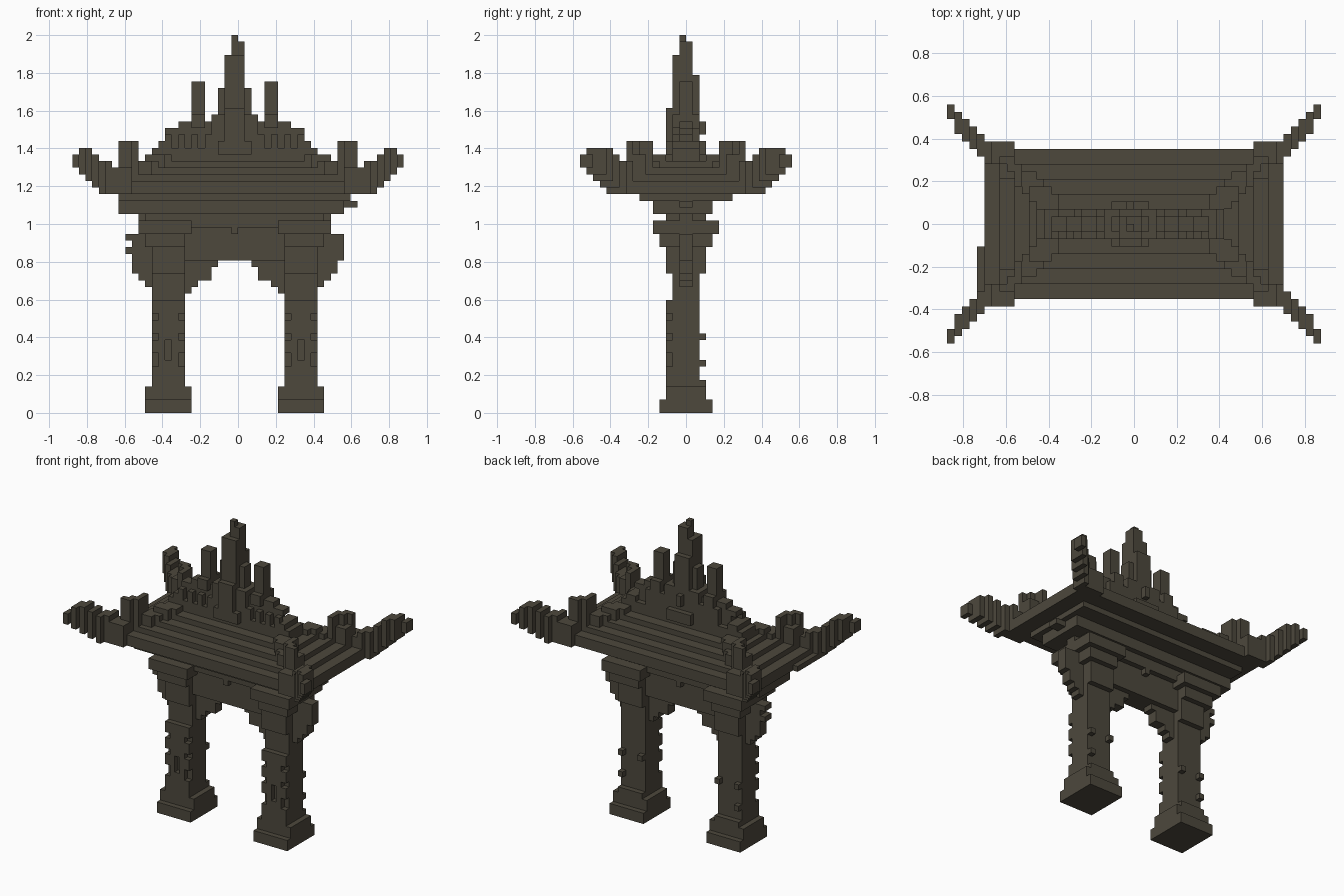
import bpy, bmesh
from mathutils import Matrix, Vector

old = bpy.data.objects.get("Cube")
if old:
    bpy.data.objects.remove(old, do_unlink=True)

U = 2 / 57          # edge of one block

stone = bpy.data.materials.new("dark_stone")
stone.use_nodes = True
colour = (0.074, 0.065, 0.046, 1)
stone.diffuse_color = colour
stone.node_tree.nodes["Principled BSDF"].inputs["Base Color"].default_value = colour


def part(name, boxes):
    """One object from boxes (x0, x1, y0, y1, z0, z1) in block units."""
    bm = bmesh.new()
    for x0, x1, y0, y1, z0, z1 in boxes:
        size = Vector((x1 - x0, y1 - y0, z1 - z0)) * U
        mid = Vector((x0 + x1, y0 + y1, z0 + z1)) * U / 2
        bmesh.ops.create_cube(bm, size=1, matrix=Matrix.Translation(mid) @ Matrix.Diagonal(size).to_4x4())
    mesh = bpy.data.meshes.new(name)
    bm.to_mesh(mesh)
    bm.free()
    mesh.materials.append(stone)
    bpy.context.collection.objects.link(bpy.data.objects.new(name, mesh))


def flip_x(boxes, centre):
    return [(2 * centre - b[1], 2 * centre - b[0], *b[2:]) for b in boxes]


def flip_y(boxes):
    return [(b[0], b[1], -b[3], -b[2], b[4], b[5]) for b in boxes]


def pair(name, boxes, centre=-0.5):
    part("left_" + name, boxes)
    part("right_" + name, flip_x(boxes, centre))


# Columns on stepped feet
pair("foot", [(6, 13, -4, 4, 0, 2), (6, 13, -3, 3, 2, 4), (7, 12, -3, 3, 4, 5)])
pair("column", [(7, 12, -2, 2, 4, 28)])

# Carved panel on the front of each column, with a slot and notched edges
panel = [(8, 9, -3, -2, 5, 17), (10, 11, -3, -2, 5, 17)]
panel += [(9, 10, -3, -2, a, b) for a, b in ((5, 8), (11, 17))]
panel += [(x, x + 1, -3, -2, z, z + 2) for x in (7, 11) for z in (5, 9, 12, 15)]
pair("column_panel", panel)
pair("column_studs", [(7, 8, 2, 3, 11, 12), (11, 12, 2, 3, 11, 12), (11, 12, 2, 3, 7, 8)])

# Stepped brackets beside each column
outer = [(12, 13, 19, 20), (12, 14, 20, 21), (12, 15, 21, 27), (12, 14, 27, 30)]
inner = [(6, 7, 18, 19), (5, 7, 19, 20), (3, 7, 20, 22), (2, 7, 22, 24)]
pair("outer_bracket", [(a, b, -1, 1, c, d) for a, b, c, d in outer])
pair("inner_bracket", [(a, b, -1, 1, c, d) for a, b, c, d in inner])
part("bracket_ends", [(15, 16, -1, 1, 23, 27), (-17, -16, -1, 1, 24, 25), (-17, -16, -1, 1, 26, 27)])

# Column capitals
pair("capital", [(7, 12, -3, 3, 21, 25), (7, 13, -4, 4, 25, 27), (6, 14, -5, 5, 27, 29)])

# Cross beam with a small boss
part("beam", [(-13, 12, -2, 2, 23, 31), (-14, 13, -3, 3, 28, 30),
              (-1, 0, -3, 3, 27, 28)])

# Cornice layers below the roof
part("cornice", [(-18, 16, -5, 4, 30, 32), (-18, 17, -7, 7, 32, 33), (16, 18, -1, 1, 31, 32)])

# Hipped roof in steps, with a lip on one end
part("roof", [(-20, 20, -10, 10, 33, 35), (-21, -20, -10, -3, 33, 34)] +
     [(-20 + 2 * i, 20 - 2 * i, -10 + 2 * i, 10 - 2 * i, 34 + i, 35 + i) for i in range(1, 5)])

# Hip ridges that rise into curled corner tips
hip = [(10 + i, 13 + i, 2 + i, 4 + i, 34, top) for i, top in enumerate((39, 39, 38, 38))]
hip += [(15, 16, 5, 8, 34, 41), (16, 18, 6, 9, 34, 39), (16, 17, 7, 9, 38, 41), (17, 18, 8, 9, 38, 41)]
hip += [(16, 19, 9, 11, 33, 37), (18, 20, 8, 10, 33, 37)]
hip += [(x, x + 1, x - 11, x - 8, low, top) for x, low, top in
        ((19, 33, 38), (20, 33, 38), (21, 34, 39), (22, 35, 40), (23, 36, 40))]
hip += [(24, 25, 14, 16, 37, 39)]
for side, shape in (("back", hip), ("front", flip_y(hip))):
    pair(side + "_roof_tip", shape, 0)

# Crest along the top of the roof
crest = [(0, 12, -2, 2, 38, 40), (0, 11, -1, 1, 40, 41), (0, 9, -1, 1, 41, 42), (6, 8, -1, 1, 42, 44),
         (9, 11, -2, 2, 40, 41), (8, 10, -1, 1, 42, 43), (2, 7, -1, 2, 40, 43)]
crest += [(x, x + 1, -2, -1, 40, 42) for x in (3, 5, 7, 9)]
pair("crest", crest)
pair("pinnacle", [(4, 6, -1, 1, 40, 50), (3, 7, -1, 1, 43, 44), (4, 6, -2, 2, 43, 45)])

# Central spire, narrowing upward
part("spire", [(-4, 3, -2, 2, 39, 45), (-3, 2, -3, 3, 39, 41), (-2, 1, -3, -2, 41, 46),
               (-3, 2, -1, 1, 45, 49), (-2, 1, -2, 2, 45, 51), (-2, 1, -2, 1, 51, 54),
               (-1, 1, -1, 1, 54, 56), (-1, 0, -1, 0, 56, 57), (-1, 0, 2, 3, 42, 44)])
